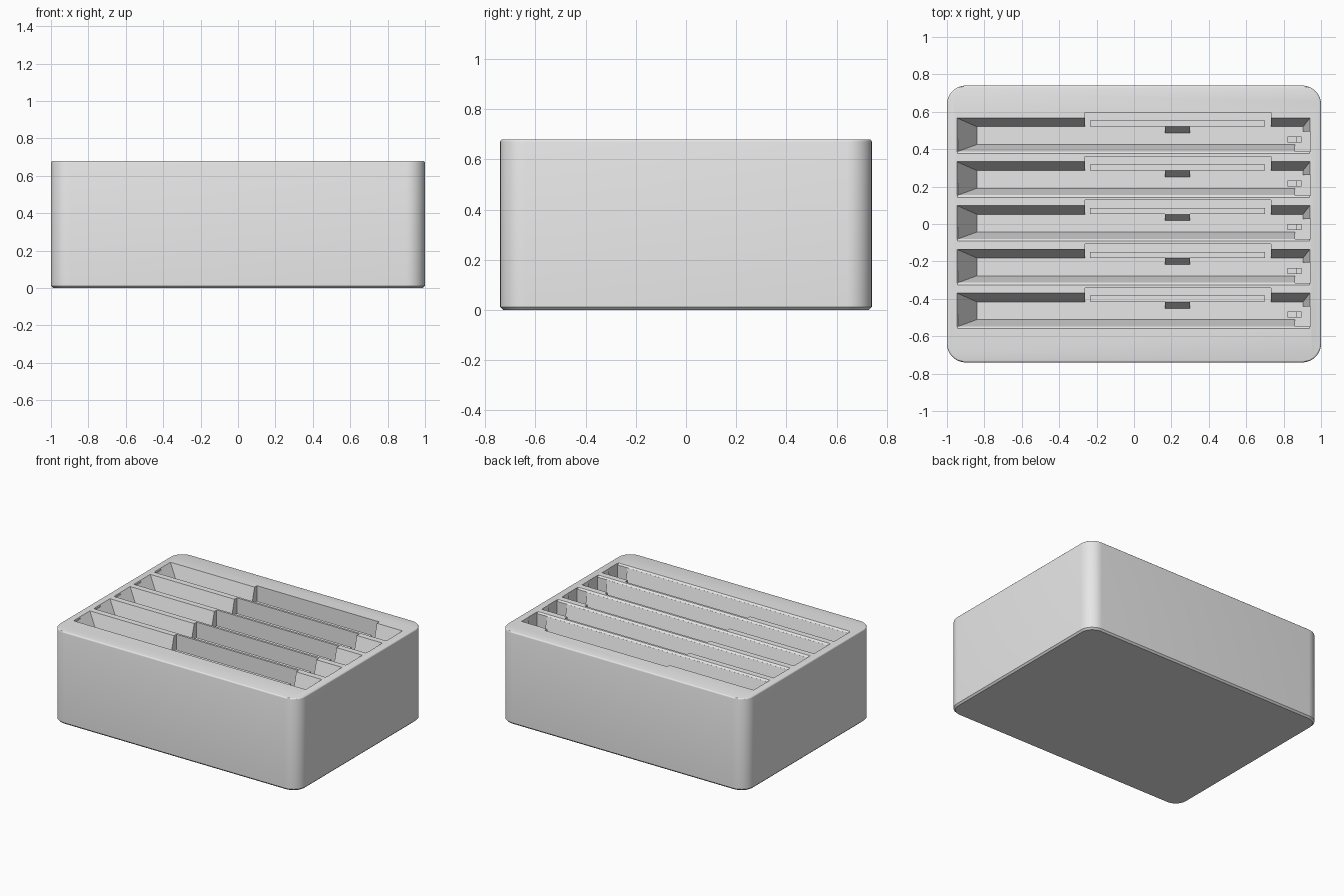
import bpy
import bmesh
from math import radians
from mathutils import Vector

cube = bpy.data.objects.get("Cube")
if cube:
    bpy.data.objects.remove(cube, do_unlink=True)

HEIGHT = 0.68
FLOOR = 0.51            # level of the slot floors
PITCH = 0.234
SLOTS = [-PITCH * i for i in range(5)]   # y offset of each slot from the rear one

grey = bpy.data.materials.new("light_grey")
grey.use_nodes = True
colour = (0.8, 0.8, 0.8, 1)
grey.diffuse_color = colour
grey.node_tree.nodes["Principled BSDF"].inputs["Base Color"].default_value = colour


def make_object(name, bm):
    bmesh.ops.recalc_face_normals(bm, faces=bm.faces)
    mesh = bpy.data.meshes.new(name)
    bm.to_mesh(mesh)
    bm.free()
    obj = bpy.data.objects.new(name, mesh)
    bpy.context.collection.objects.link(obj)
    mesh.materials.append(grey)
    return obj


def add_frustum(bm, low, high):
    """Solid between two rectangles given as (x0, x1, y0, y1, z)."""
    rings = []
    for x0, x1, y0, y1, z in (low, high):
        rings.append([bm.verts.new(p) for p in
                      ((x0, y0, z), (x1, y0, z), (x1, y1, z), (x0, y1, z))])
    a, b = rings
    bm.faces.new(a[::-1])
    bm.faces.new(b)
    for i in range(4):
        j = (i + 1) % 4
        bm.faces.new((a[i], a[j], b[j], b[i]))


def row(name, low, high):
    """One frustum repeated for every slot."""
    bm = bmesh.new()
    for dy in SLOTS:
        add_frustum(bm, *[(r[0], r[1], r[2] + dy, r[3] + dy, r[4]) for r in (low, high)])
    return make_object(name, bm)


def box_row(name, x0, x1, y0, y1, z0, z1):
    return row(name, (x0, x1, y0, y1, z0), (x0, x1, y0, y1, z1))


def use(obj):
    bpy.ops.object.select_all(action="DESELECT")
    obj.select_set(True)
    bpy.context.view_layer.objects.active = obj


# Case body: block with round corners and softened rims
bm = bmesh.new()
add_frustum(bm, (-1, 1, -0.74, 0.74, 0), (-1, 1, -0.74, 0.74, HEIGHT))
upright = [e for e in bm.edges if abs(e.verts[0].co.z - e.verts[1].co.z) > 0.1]
bmesh.ops.bevel(bm, geom=upright, offset=0.1, segments=10, affect="EDGES", profile=0.5)
for level, size, steps in ((0, 0.012, 1), (HEIGHT, 0.01, 3)):
    rim = [e for e in bm.edges if all(abs(v.co.z - level) < 1e-4 for v in e.verts)]
    bmesh.ops.bevel(bm, geom=rim, offset=size, segments=steps, affect="EDGES", profile=0.5)
body = make_object("case_body", bm)

# Cutters: tapered slot, lip chamfer, label recess, finger corner
above = HEIGHT + 0.02
grow = 0.02 / (HEIGHT - FLOOR)


def extend(low, high):
    """Carry the taper a little above the top face."""
    return tuple(h + (h - l) * grow for l, h in zip(low, high))


slot_low = (-0.84, 0.904, 0.425, 0.52, FLOOR)
slot_high = (-0.947, 0.941, 0.386, 0.567, HEIGHT)
cutters = [
    row("slot_cutter", slot_low, extend(slot_low, slot_high)),
    row("lip_cutter", (-0.945, 0.939, 0.388, 0.45, HEIGHT - 0.012),
        (-0.945, 0.939, 0.366, 0.45, HEIGHT + 0.012)),
    box_row("recess_cutter", -0.262, 0.733, 0.48, 0.595, FLOOR - 0.001, above),
    box_row("corner_cutter", 0.86, 0.9425, 0.387, 0.495, FLOOR - 0.002, above),
]
for cutter in cutters:
    cutter.hide_render = True
    mod = body.modifiers.new("cut", "BOOLEAN")
    mod.operation = "DIFFERENCE"
    mod.solver = "EXACT"
    mod.object = cutter
    use(body)
    bpy.ops.object.modifier_apply(modifier=mod.name)
    bpy.data.objects.remove(cutter, do_unlink=True)
use(body)
bpy.ops.object.shade_smooth_by_angle(angle=radians(30))

# Label rails standing in front of the recesses
box_row("label_rails", -0.235, 0.70, 0.521, 0.553, FLOOR - 0.01, HEIGHT - 0.09)

# Sloping catches on the front of the rails
row("rail_catches", (0.165, 0.30, 0.485, 0.53, FLOOR - 0.002),
    (0.165, 0.30, 0.52, 0.53, HEIGHT - 0.095))

# Small stepped tabs near the finger corners
box_row("tab_bases", 0.82, 0.87, 0.435, 0.467, FLOOR - 0.01, FLOOR + 0.03)
box_row("tab_tips", 0.87, 0.895, 0.435, 0.467, FLOOR - 0.01, FLOOR + 0.02)
